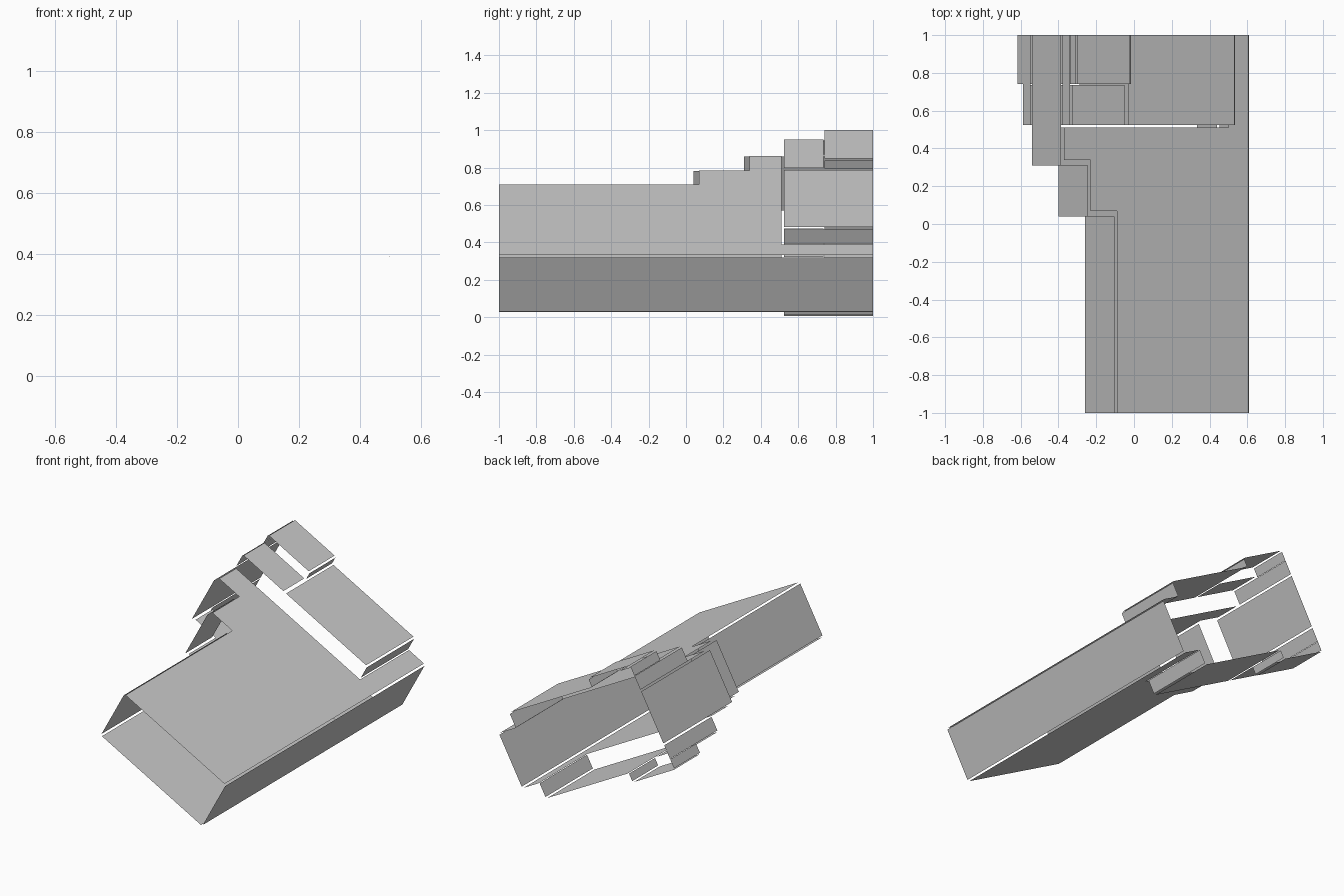
import bpy
from math import radians, sin, cos

if "Cube" in bpy.data.objects:
    bpy.data.objects.remove(bpy.data.objects["Cube"])

# Tilted frame: a runs left along the slope, b runs down through the thickness
C, S = cos(radians(28.5)), sin(radians(28.5))
H = 0.347  # thickness of the main body


def point(a, b, y):
    return (0.61 - C * a - S * b, y, 0.33 + S * a - C * b)


def sheet(name, pts):
    mesh = bpy.data.meshes.new(name)
    mesh.from_pydata([point(*p) for p in pts], [], [range(len(pts))])
    obj = bpy.data.objects.new(name, mesh)
    bpy.context.collection.objects.link(obj)
    return obj


def panel_pair(name, b, outline):
    """Sloping panel above and its mirror below, outline in (a, y)."""
    sheet("upper_" + name, [(a, b, y) for a, y in outline])
    sheet("lower_" + name, [(a, H - b, y) for a, y in reversed(outline)])


def rect(a0, a1, y0, y1):
    return [(a0, y0), (a1, y0), (a1, y1), (a0, y1)]


def wall(name, a, b0, b1, y0, y1):
    return sheet(name, [(a, b0, y0), (a, b0, y1), (a, b1, y1), (a, b1, y0)])


def wall_pair(name, a, b0, b1, y0, y1):
    wall("upper_" + name, a, b0, b1, y0, y1)
    wall("lower_" + name, a, H - b0, H - b1, y0, y1)


# Main body: stepped panels, with a narrow strip running to the back
panel_pair("body_panel", 0, [
    (0.005, -1), (0.796, -1), (0.796, 0.07), (0.955, 0.07), (0.955, 0.34),
    (1.115, 0.34), (1.115, 0.51), (0.125, 0.51), (0.125, 1), (0.005, 1)])
wall("body_right_wall", -0.005, 0.01, H - 0.01, -1, 1)

# Stepped left walls
for i, (a, y0, y1) in enumerate([(0.805, -1, 0.04), (0.965, 0.04, 0.31),
                                 (1.127, 0.31, 1)]):
    wall("body_left_wall_%d" % i, a, 0.01, H - 0.01, y0, y1)

# Raised block at the back
panel_pair("block_panel", -0.097, rect(0.142, 0.781, 0.525, 1))
panel_pair("block_end_panel", -0.097, rect(0.803, 1.12, 0.525, 0.735))
wall_pair("block_right_wall", 0.132, -0.088, -0.002, 0.525, 1)
wall_pair("block_left_wall", 1.127, -0.088, -0.002, 0.525, 1)

# Thickest collar at the back left
panel_pair("collar_panel", -0.155, rect(0.803, 1.12, 0.74, 1))
wall_pair("collar_right_wall", 0.793, -0.147, -0.1, 0.74, 1)
wall_pair("collar_left_wall", 1.127, -0.147, -0.09, 0.74, 1)
